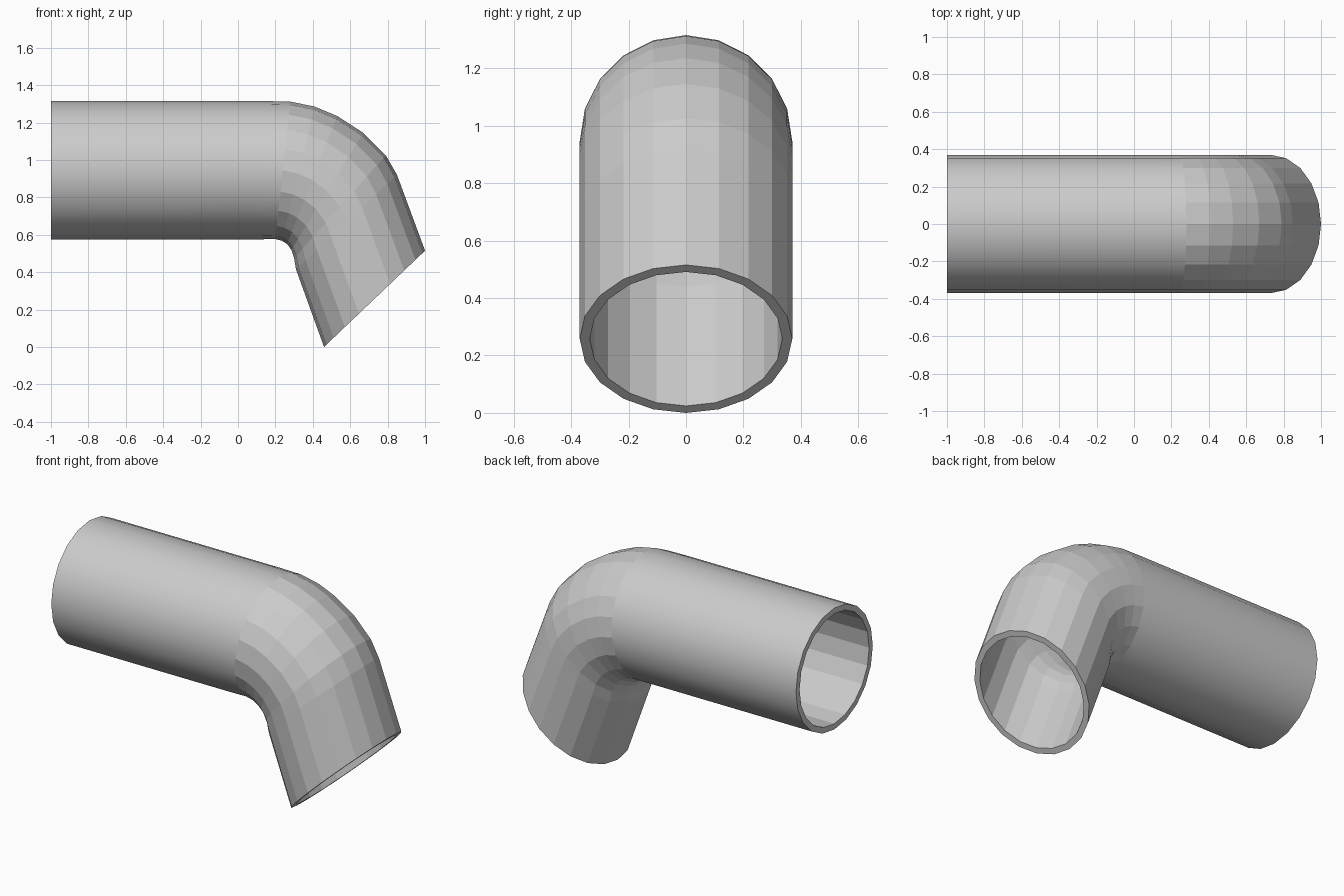
import bpy, bmesh, math
from mathutils import Vector

if "Cube" in bpy.data.objects:
    bpy.data.objects.remove(bpy.data.objects["Cube"])

SIDES = 20
RADIUS = 0.37
WALL = 0.035

# Tilted circular sections: top x, top z, bottom x, bottom z
SECTIONS = [
    (-1.00, 1.315, -1.00, 0.575),
    (0.13, 1.315, 0.08, 0.575),
    (0.28, 1.312, 0.20, 0.577),
    (0.41, 1.285, 0.235, 0.568),
    (0.53, 1.235, 0.263, 0.550),
    (0.67, 1.145, 0.285, 0.520),
    (0.79, 1.025, 0.300, 0.475),
    (0.85, 0.920, 0.310, 0.415),
    (1.00, 0.515, 0.460, 0.000),
]


def add_ring(bm, section, scale):
    top = Vector((section[0], 0, section[1]))
    bottom = Vector((section[2], 0, section[3]))
    centre, up = (top + bottom) / 2, (top - bottom) / 2
    ring = []
    for i in range(SIDES):
        a = math.tau * i / SIDES
        side = Vector((0, RADIUS * math.sin(a), 0))
        ring.append(bm.verts.new(centre + (up * math.cos(a) + side) * scale))
    return ring


def bridge(bm, a, b, smooth=False):
    for i in range(SIDES):
        j = (i + 1) % SIDES
        bm.faces.new((a[i], a[j], b[j], b[i])).smooth = smooth


bm = bmesh.new()
outer = [add_ring(bm, s, 1) for s in SECTIONS]
inner = [add_ring(bm, s, 1 - WALL / RADIUS) for s in SECTIONS]

# Outer skin: smooth straight run, faceted elbow and spout
for k in range(len(SECTIONS) - 1):
    bridge(bm, outer[k], outer[k + 1], smooth=k < 2)
    bridge(bm, inner[k + 1], inner[k])

# Open rims joining the outer and inner walls
bridge(bm, inner[0], outer[0])
bridge(bm, outer[-1], inner[-1])
bmesh.ops.recalc_face_normals(bm, faces=bm.faces[:])

mesh = bpy.data.meshes.new("bent_pipe")
bm.to_mesh(mesh)
bm.free()
bpy.context.collection.objects.link(bpy.data.objects.new("bent_pipe", mesh))
